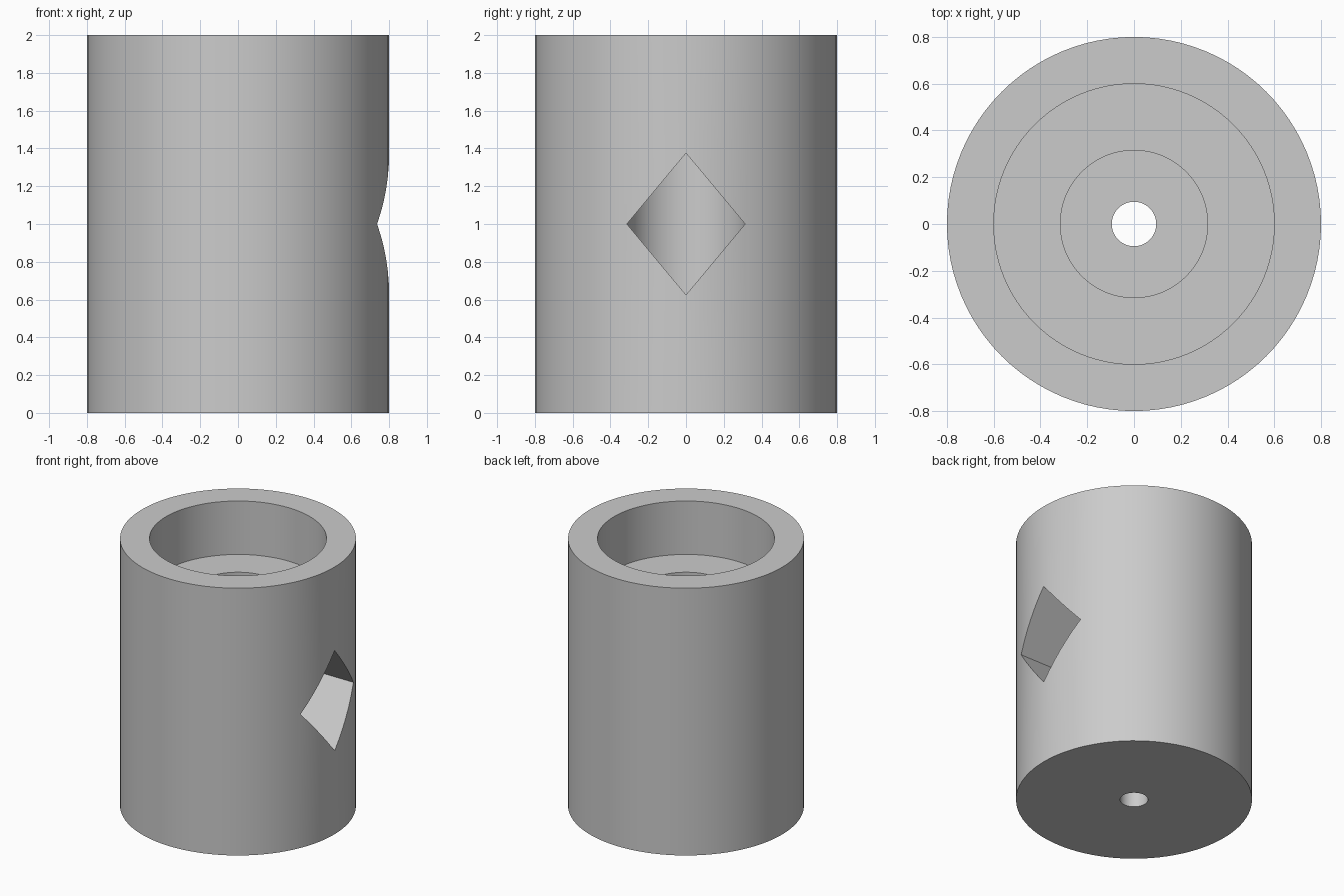
import bpy, bmesh, math

cube = bpy.data.objects.get("Cube")
if cube:
    bpy.data.objects.remove(cube, do_unlink=True)

SEGMENTS = 96
BORE = 0.315

grey = bpy.data.materials.new("plain grey")
grey.use_nodes = True
grey.diffuse_color = (0.6, 0.6, 0.6, 1)
grey.node_tree.nodes["Principled BSDF"].inputs["Base Color"].default_value = grey.diffuse_color


def add_object(name, bm):
    bmesh.ops.recalc_face_normals(bm, faces=bm.faces)
    mesh = bpy.data.meshes.new(name)
    bm.to_mesh(mesh)
    bm.free()
    mesh.materials.append(grey)
    obj = bpy.data.objects.new(name, mesh)
    bpy.context.collection.objects.link(obj)
    return obj


# Stepped sleeve: closed (radius, height) section turned around z
section = [(0.8, 0), (0.8, 2), (0.6, 2), (0.6, 1.6), (BORE, 1.6),
           (BORE, 0.4), (0.095, 0.4), (0.095, 0)]
bm = bmesh.new()
rings = []
for i in range(SEGMENTS):
    a = math.tau * i / SEGMENTS
    rings.append([bm.verts.new((r * math.cos(a), r * math.sin(a), z)) for r, z in section])
for i, ring in enumerate(rings):
    following = rings[(i + 1) % SEGMENTS]
    for j in range(len(section)):
        k = (j + 1) % len(section)
        bm.faces.new((ring[j], following[j], following[k], ring[k]))
sleeve = add_object("stepped_sleeve", bm)

# Diamond window through one side wall, from the bore outwards
bm = bmesh.new()
diamond = [(-0.313, 1), (0, 0.625), (0.313, 1), (0, 1.375)]
face = bm.faces.new([bm.verts.new((0.002, y, z)) for y, z in diamond])
extruded = bmesh.ops.extrude_face_region(bm, geom=[face])["geom"]
bmesh.ops.translate(bm, vec=(1, 0, 0),
                    verts=[g for g in extruded if isinstance(g, bmesh.types.BMVert)])
cutter = add_object("window_cutter", bm)
cutter.hide_render = True

bpy.ops.object.select_all(action="DESELECT")
sleeve.select_set(True)
bpy.context.view_layer.objects.active = sleeve
cut = sleeve.modifiers.new("diamond window", "BOOLEAN")
cut.operation = "DIFFERENCE"
cut.solver = "EXACT"
cut.object = cutter
bpy.ops.object.modifier_apply(modifier=cut.name)
bpy.data.objects.remove(cutter, do_unlink=True)

bpy.ops.object.shade_smooth_by_angle(angle=math.radians(30))
